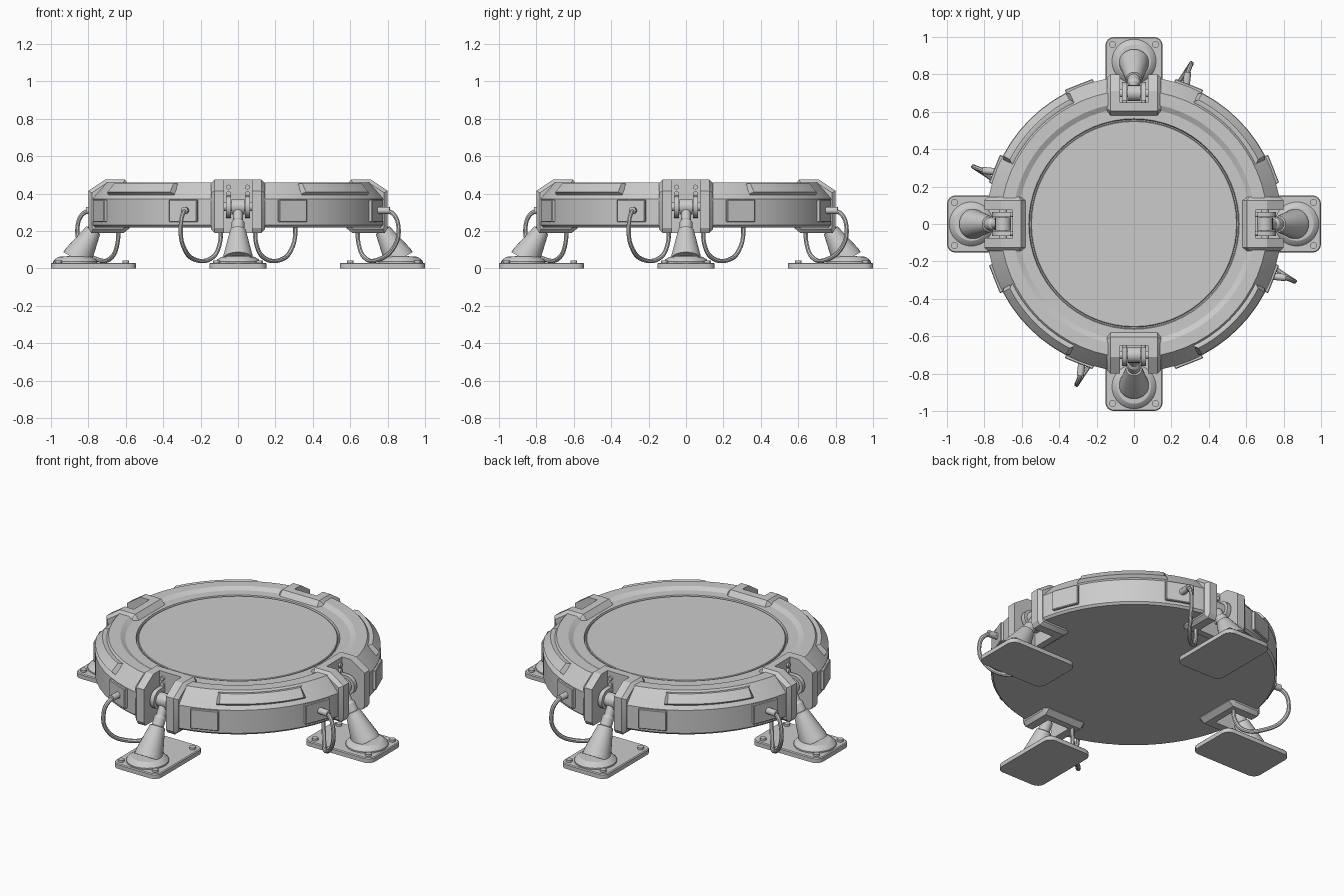
import bpy, bmesh
from math import radians, pi, sin, cos
from mathutils import Vector, Matrix

if "Cube" in bpy.data.objects:
    bpy.data.objects.remove(bpy.data.objects["Cube"])

SIDES = ["front", "right", "back", "left"]


def finish(bm, name, smooth=True):
    bmesh.ops.remove_doubles(bm, verts=bm.verts[:], dist=1e-5)
    bmesh.ops.recalc_face_normals(bm, faces=bm.faces[:])
    me = bpy.data.meshes.new(name)
    bm.to_mesh(me)
    bm.free()
    ob = bpy.data.objects.new(name, me)
    bpy.context.collection.objects.link(ob)
    if smooth:
        shade(ob)
    return ob


def activate(ob):
    bpy.ops.object.select_all(action='DESELECT')
    ob.select_set(True)
    bpy.context.view_layer.objects.active = ob


def shade(ob):
    activate(ob)
    bpy.ops.object.shade_smooth_by_angle(angle=radians(28))


def four(ob):
    """Repeat a front part around the platform."""
    base = ob.name
    ob.name = "front_" + base
    for k in (1, 2, 3):
        c = ob.copy()
        c.name = SIDES[k] + "_" + base
        c.rotation_euler.z = k * pi / 2
        bpy.context.collection.objects.link(c)


def lathe(bm, prof, n, mat=Matrix()):
    """Revolve a (radius, z) profile, closing the last step onto the first."""
    rings = []
    for r, z in prof:
        count = n if r > 0 else 1
        rings.append([bm.verts.new(mat @ Vector((r * cos(2 * pi * i / n),
                      r * sin(2 * pi * i / n), z))) for i in range(count)])
    for a, b in zip(rings, rings[1:]):
        for i in range(n):
            j = (i + 1) % n
            quad = [a[i % len(a)], a[j % len(a)], b[j % len(b)], b[i % len(b)]]
            bm.faces.new(list(dict.fromkeys(quad)))


def box(bm, lo, hi, bev=0, mat=Matrix()):
    lo, hi = Vector(lo), Vector(hi)
    m = Matrix.Translation((lo + hi) / 2) @ Matrix.Diagonal((*(hi - lo), 1))
    vs = bmesh.ops.create_cube(bm, size=1, matrix=mat @ m)["verts"]
    if bev:
        es = list({e for v in vs for e in v.link_edges})
        bmesh.ops.bevel(bm, geom=es, offset=bev, segments=1, affect='EDGES')


def rod(bm, a, b, r, n=20):
    a, b = Vector(a), Vector(b)
    rot = (b - a).to_track_quat('Z', 'Y').to_matrix().to_4x4()
    bmesh.ops.create_cone(bm, cap_ends=True, segments=n, radius1=r, radius2=r,
                          depth=(b - a).length,
                          matrix=Matrix.Translation((a + b) / 2) @ rot)


def extrude_x(bm, prof, x0, x1):
    """Extrude a (radius, z) side profile across x; radius points to -y."""
    a, b = [[bm.verts.new((x, -r, z)) for r, z in prof] for x in (x0, x1)]
    bm.faces.new(a)
    bm.faces.new(b[::-1])
    for i in range(len(prof)):
        bm.faces.new((a[i - 1], b[i - 1], b[i], a[i]))


def cut(ob, cutter):
    m = ob.modifiers.new("cut", 'BOOLEAN')
    m.operation, m.object, m.solver = 'DIFFERENCE', cutter, 'EXACT'
    activate(ob)
    bpy.ops.object.modifier_apply(modifier="cut")


# platform ring and inset deck
bm = bmesh.new()
lathe(bm, [(0, .22), (.778, .22), (.79, .232), (.79, .372), (.78, .385),
           (.715, .46), (.65, .46), (.622, .445), (.563, .445), (.558, .43),
           (0, .43)], 64)
ring = finish(bm, "platform_ring", False)
bm = bmesh.new()
lathe(bm, [(0, .425), (.552, .425), (.552, .441), (.548, .444), (0, .444)], 64)
finish(bm, "deck_disc")

# leg bracket: bevelled block
bm = bmesh.new()
extrude_x(bm, [(.58, .445), (.605, .475), (.71, .475), (.80, .415), (.80, .215),
               (.785, .19), (.61, .19), (.58, .215)], -.145, .145)
bmesh.ops.recalc_face_normals(bm, faces=bm.faces[:])
side = [e for e in bm.edges if abs(e.verts[0].co.x - e.verts[1].co.x) < 1e-4]
bmesh.ops.bevel(bm, geom=side, offset=.02, segments=1, affect='EDGES')
bracket = finish(bm, "leg_bracket", False)

# slots through ring and brackets
bm = bmesh.new()
box(bm, (-.074, -.95, .1), (.074, -.65, .6))
slot = finish(bm, "slot_cutter", False)
slot.hide_render = True
cut(bracket, slot)
for k in range(4):
    slot.rotation_euler.z = k * pi / 2
    bpy.context.view_layer.update()
    cut(ring, slot)
bpy.data.objects.remove(slot)
shade(ring)
shade(bracket)
four(bracket)

# hinge lugs, pin and bolts inside the slot
P = Vector((0, -.70, .33))
bm = bmesh.new()
for s in (-1, 1):
    lug = [(.645, .39), (.645, .27)] + [
        (.70 + .058 * cos(a), .33 + .058 * sin(a))
        for a in [radians(-90 + 18 * i) for i in range(11)]]
    extrude_x(bm, lug, s * .038, s * .064)
    for z in (.40, .435):
        rod(bm, (s * .05, -.645, z), (s * .05, -.662, z), .013, 12)
rod(bm, P - Vector((.076, 0, 0)), P + Vector((.076, 0, 0)), .022)
four(finish(bm, "hinge"))

# tilted leg with knuckle
B = Vector((0, -.875, .03))
axis = P - B
L = axis.length
bm = bmesh.new()
M = Matrix.Translation(B) @ axis.to_track_quat('Z', 'Y').to_matrix().to_4x4()
lathe(bm, [(0, .02), (.08, .02), (.078, .045), (.046, .185), (.043, .20), (.034, .203),
           (.034, .25), (.026, .262), (.026, L), (0, L)], 24, M)
rod(bm, P - Vector((.034, 0, 0)), P + Vector((.034, 0, 0)), .042)
four(finish(bm, "leg"))

# foot plate with flange and bolts
bm = bmesh.new()
box(bm, (-.153, -1, 0), (.153, -.545, .03))
up = [e for e in bm.edges if abs(e.verts[0].co.z - e.verts[1].co.z) > .01]
bmesh.ops.bevel(bm, geom=up, offset=.045, segments=4, profile=.5, affect='EDGES')
top = [e for e in bm.edges if all(v.co.z > .029 for v in e.verts)]
bmesh.ops.bevel(bm, geom=top, offset=.005, segments=1, affect='EDGES')
lathe(bm, [(0, .02), (.118, .02), (.118, .038), (.108, .05), (.09, .062), (0, .068)],
      32, Matrix.Translation((0, -.87, 0)))
for x in (-.115, .115):
    for y in (-.96, -.6):
        rod(bm, (x, y, .02), (x, y, .043), .018, 12)
four(finish(bm, "foot_plate"))

# raised pads on the ring chamfer, between the brackets
bm = bmesh.new()
prof = [(.765, .385), (.778, .4), (.787, .408), (.748, .453), (.732, .453), (.715, .445)]
n, rows = 14, []
for i in range(n + 1):
    row = []
    for j, (r, z) in enumerate(prof):
        half = radians(17.5 if j in (2, 3) else 18.8)
        a = radians(-45) - half + 2 * half * i / n
        row.append(bm.verts.new((r * cos(a), r * sin(a), z)))
    rows.append(row)
for a, b in zip(rows, rows[1:]):
    for j in range(len(prof)):
        bm.faces.new((a[j - 1], a[j], b[j], b[j - 1]))
bm.faces.new(rows[0])
bm.faces.new(rows[-1])
four(finish(bm, "rim_pad"))

# flat side panels either side of each bracket
bm = bmesh.new()
for s in (-1, 1):
    box(bm, (-.08, -.803, .248), (.08, -.765, .368), .004,
        Matrix.Rotation(s * radians(21.6), 4, 'Z'))
four(finish(bm, "side_panel"))

# looping cable from the left panel down and back under the platform
cu = bpy.data.curves.new("cable", 'CURVE')
cu.dimensions, cu.bevel_depth, cu.bevel_resolution = '3D', .012, 2
cu.resolution_u, cu.use_fill_caps = 6, True
path = [(-.272, -.765, .31), (-.293, -.825, .295), (-.306, -.857, .23), (-.293, -.838, .12),
        (-.225, -.745, .045), (-.135, -.675, .06), (-.098, -.645, .13), (-.092, -.64, .225)]
sp = cu.splines.new('BEZIER')
sp.bezier_points.add(len(path) - 1)
for p, co in zip(sp.bezier_points, path):
    p.co = co
    p.handle_left_type = p.handle_right_type = 'AUTO'
cable = bpy.data.objects.new("cable", cu)
bpy.context.collection.objects.link(cable)
activate(cable)
bpy.ops.object.convert(target='MESH')
cable = bpy.context.view_layer.objects.active
shade(cable)
four(cable)

# cable socket on the panel
bm = bmesh.new()
rod(bm, (-.28, -.745, .31), (-.287, -.812, .31), .019, 16)
four(finish(bm, "cable_socket"))
